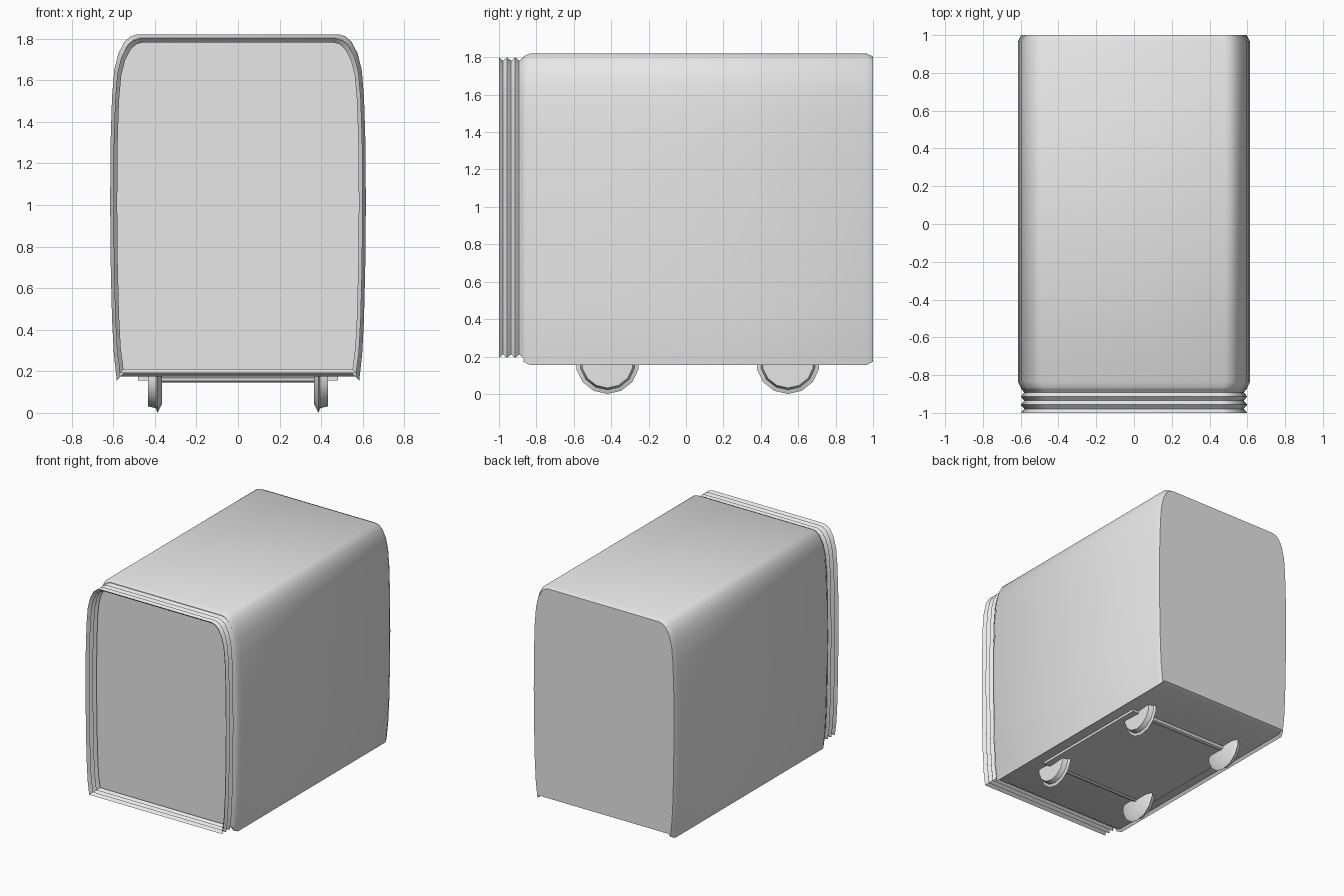
import bpy, bmesh, math
from mathutils import Matrix

cube = bpy.data.objects.get("Cube")
if cube:
    bpy.data.objects.remove(cube, do_unlink=True)

GREY = (0.8, 0.8, 0.8, 1)
grey = bpy.data.materials.new("light_grey")
grey.use_nodes = True
grey.diffuse_color = GREY
grey.node_tree.nodes["Principled BSDF"].inputs["Base Color"].default_value = GREY


def finish(name, bm, angle=40):
    bmesh.ops.recalc_face_normals(bm, faces=bm.faces)
    mesh = bpy.data.meshes.new(name)
    bm.to_mesh(mesh)
    bm.free()
    mesh.materials.append(grey)
    ob = bpy.data.objects.new(name, mesh)
    bpy.context.collection.objects.link(ob)
    bpy.ops.object.select_all(action='DESELECT')
    ob.select_set(True)
    bpy.context.view_layer.objects.active = ob
    bpy.ops.object.shade_smooth_by_angle(angle=math.radians(angle))
    return ob


def loft(name, half, sections, caps):
    """Sweep a mirrored half outline along y; sections are (y, x scale, z scale)."""
    outline = half + [(-x, z) for x, z in reversed(half)]
    n = len(outline)
    bm = bmesh.new()
    rings = [[bm.verts.new((x * sx, y, 1 + (z - 1) * sz)) for x, z in outline]
             for y, sx, sz in sections]
    for a, b in zip(rings, rings[1:]):
        for i in range(n):
            j = (i + 1) % n
            bm.faces.new((a[i], a[j], b[j], b[i]))
    if caps:
        bm.faces.new(rings[0])
        bm.faces.new(rings[-1])
    return finish(name, bm)


def box(name, size, centre):
    bm = bmesh.new()
    bmesh.ops.create_cube(bm, size=1, matrix=Matrix.Translation(centre) @ Matrix.Diagonal((*size, 1)))
    return finish(name, bm)


# Body shell: bowed sides, rounded roof, thin lip below the floor
side = [(0.597, 0.28), (0.606, 0.45), (0.612, 0.7), (0.615, 1.0), (0.613, 1.3),
        (0.606, 1.52), (0.595, 1.65), (0.575, 1.73), (0.545, 1.787),
        (0.515, 1.812), (0.485, 1.82)]
body = [(0.566, 0.174), (0.583, 0.155)] + side
loft("carriage_body", body,
     [(-0.87, 0.972, 0.98), (-0.835, 1, 1), (0.965, 1, 1), (1.0, 0.972, 0.98)], True)

# Open gangway bellows with three folds
folds = 3
sections = []
for i in range(2 * folds + 1):
    y = -1 + 0.13 * i / (2 * folds)
    sections.append((y, 0.945, 0.953) if i % 2 else (y, 0.975, 0.975))
loft("gangway_bellows", [(0.583, 0.172)] + side, sections, False)

# Underframe plate
box("underframe_plate", (0.96, 1.0, 0.02), (0, 0.06, 0.165))

# Flanged wheels and axles
AXLE_Z, SIDES = 0.17, 14
wheel = [(0.365, 0.0), (0.365, 0.125), (0.387, 0.17), (0.395, 0.148),
         (0.432, 0.138), (0.434, 0.11), (0.425, 0.0)]
for place, y in (("front", -0.42), ("rear", 0.545)):
    for label, s in (("left", 1), ("right", -1)):
        bm = bmesh.new()
        verts = [bm.verts.new((s * x, y, AXLE_Z - r)) for x, r in wheel]
        edges = [bm.edges.new(pair) for pair in zip(verts, verts[1:])]
        bmesh.ops.spin(bm, geom=verts + edges, cent=(0, y, AXLE_Z), axis=(1, 0, 0),
                       angle=math.tau, steps=SIDES, use_duplicate=False)
        bmesh.ops.remove_doubles(bm, verts=bm.verts, dist=0.0005)
        finish(f"{place}_{label}_wheel", bm)
    bm = bmesh.new()
    bmesh.ops.create_cone(bm, cap_ends=True, segments=8, radius1=0.024, radius2=0.024, depth=0.76,
                          matrix=Matrix.Translation((0, y, AXLE_Z)) @ Matrix.Rotation(math.pi / 2, 4, 'Y'))
    finish(f"{place}_axle", bm)
